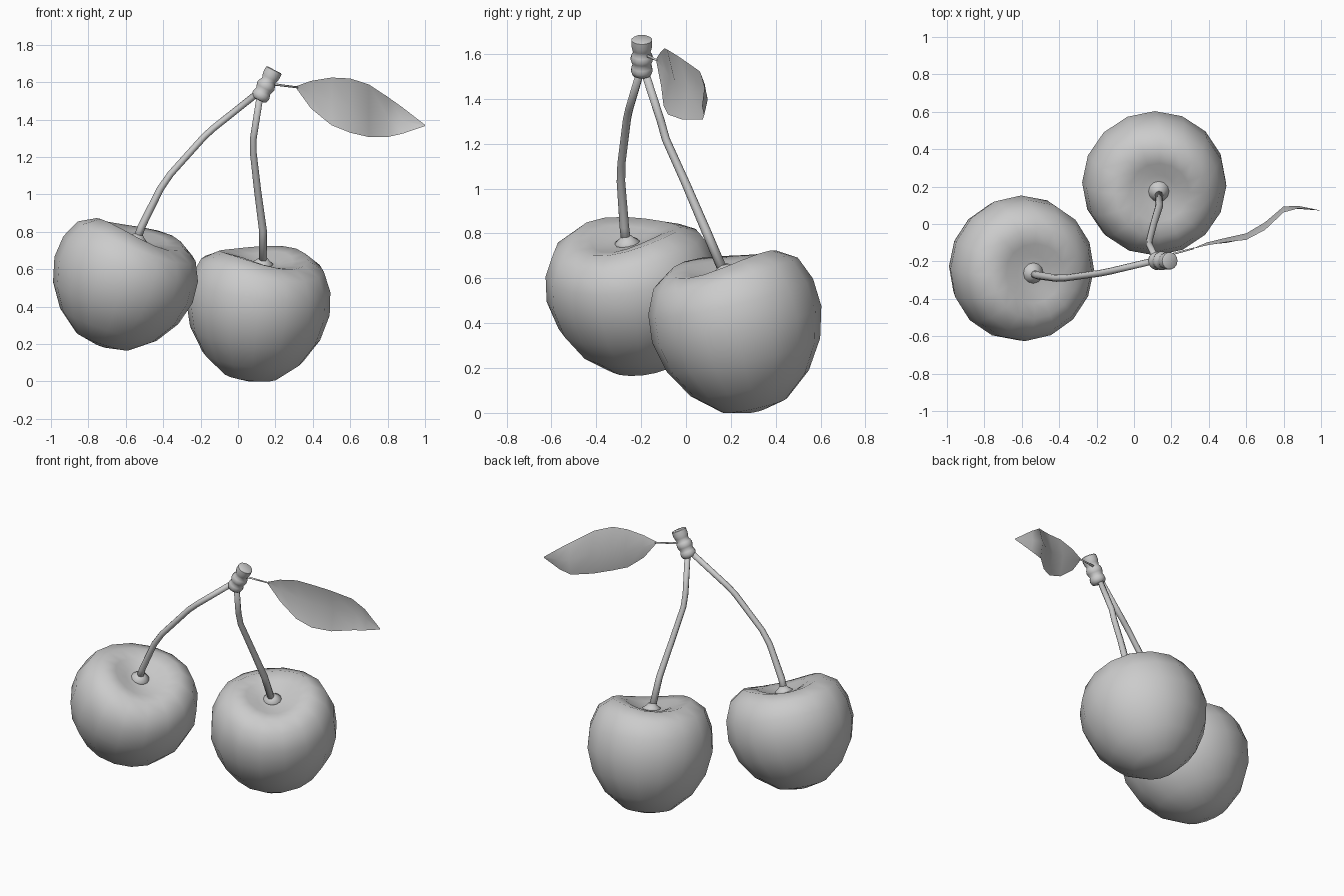
import bpy, bmesh, math
from mathutils import Vector

if "Cube" in bpy.data.objects:
    bpy.data.objects.remove(bpy.data.objects["Cube"])

UP = Vector((0, 0, 1))


def finish(name, bm, angle=180):
    bmesh.ops.remove_doubles(bm, verts=bm.verts, dist=1e-5)
    bmesh.ops.recalc_face_normals(bm, faces=bm.faces)
    me = bpy.data.meshes.new(name)
    bm.to_mesh(me)
    bm.free()
    ob = bpy.data.objects.new(name, me)
    bpy.context.collection.objects.link(ob)
    bpy.ops.object.select_all(action='DESELECT')
    ob.select_set(True)
    bpy.context.view_layer.objects.active = ob
    bpy.ops.object.shade_smooth_by_angle(angle=math.radians(angle))
    return ob


def skin(bm, rings, closed=True):
    """Join successive rows of points with quads."""
    rows = [[bm.verts.new(p) for p in ring] for ring in rings]
    for a, b in zip(rows, rows[1:]):
        n = len(a)
        for i in range(n if closed else n - 1):
            j = (i + 1) % n
            bm.faces.new((a[i], a[j], b[j], b[i]))
    return rows


def lathe(name, profile, origin, axis, sides, dip=None, angle=180):
    """Revolve (radius, height) points about a tilted axis."""
    q = UP.rotation_difference(Vector(axis).normalized())
    bm = bmesh.new()
    rings = []
    for k, (r, z) in enumerate(profile):
        ring = []
        for i in range(sides):
            a = 2 * math.pi * i / sides
            drop = dip[k] * math.cos(a + math.pi / 4) ** 2 if dip else 0
            p = Vector((r * math.cos(a), r * math.sin(a), z - drop))
            ring.append(Vector(origin) + q @ p)
        rings.append(ring)
    rows = skin(bm, rings)
    bm.faces.new(rows[0])
    bm.faces.new(rows[-1])
    return finish(name, bm, angle)


def tube(name, points, radii, sides=8):
    pts = [Vector(p) for p in points]
    bm = bmesh.new()
    rings = []
    for i, p in enumerate(pts):
        d = (pts[min(i + 1, len(pts) - 1)] - pts[max(i - 1, 0)]).normalized()
        u = d.cross(Vector((0, 1, 0))).normalized()
        v = d.cross(u)
        rings.append([p + radii[i] * (u * math.cos(t) + v * math.sin(t))
                      for t in (2 * math.pi * k / sides for k in range(sides))])
    rows = skin(bm, rings)
    bm.faces.new(rows[0])
    bm.faces.new(rows[-1])
    return finish(name, bm)


# Cherry fruits: dimpled top with a saddle-shaped rim
fruit = [(0.03, 0), (0.09, 0.01), (0.16, 0.05), (0.24, 0.068), (0.33, 0.005),
         (0.376, -0.11), (0.386, -0.24), (0.35, -0.38), (0.27, -0.51),
         (0.15, -0.61), (0.04, -0.637)]
dips = [0, 0.01, 0.035, 0.04, 0.022, 0.005, 0, 0, 0, 0, 0]
left_base, left_axis = (-0.54, -0.262, 0.755), (0.34, -0.13, 1)
right_base, right_axis = (0.132, 0.175, 0.627), (0.11, -0.22, 1)
lathe("left_cherry", [(r * 1.01, z * 0.94) for r, z in fruit], left_base, left_axis, 16, dips)
lathe("right_cherry", fruit, right_base, right_axis, 16, dips)

# Stem collars sitting in the dimples
collar = [(0.055, -0.01), (0.055, 0.008), (0.035, 0.022), (0.022, 0.035)]
lathe("left_stem_collar", collar, left_base, left_axis, 12)
lathe("right_stem_collar", collar, right_base, right_axis, 12)

# Stems
radii = [0.022, 0.021, 0.019, 0.018, 0.018, 0.018, 0.018]
tube("left_stem", [(-0.545, -0.265, 0.745), (-0.515, -0.275, 0.83),
                   (-0.415, -0.29, 1.03), (-0.36, -0.288, 1.11),
                   (-0.18, -0.263, 1.31), (-0.13, -0.253, 1.355),
                   (0.115, -0.195, 1.55)], radii)
tube("right_stem", [(0.133, 0.175, 0.61), (0.133, 0.09, 0.81),
                    (0.105, 0.0, 1.02), (0.082, -0.09, 1.22),
                    (0.082, -0.112, 1.3), (0.12, -0.19, 1.54)], radii)

# Ringed knob joining the stems
knob = [(0.03, 0), (0.042, 0.005), (0.049, 0.025), (0.046, 0.042), (0.041, 0.053),
        (0.047, 0.07), (0.051, 0.085), (0.046, 0.102), (0.038, 0.115),
        (0.043, 0.13), (0.047, 0.15), (0.046, 0.178), (0.04, 0.182)]
lathe("knob", knob, (0.11, -0.197, 1.505), (0.08, 0, 0.155), 14, angle=50)

# Leaf stalk
tube("leaf_stalk", [(0.15, -0.18, 1.595), (0.22, -0.157, 1.585),
                    (0.32, -0.13, 1.572)], [0.009, 0.006, 0.005], 6)

# Leaf blade: x, upper (y, z), lower (y, z); midrib lies between, folded back
blade = [(0.31, -0.133, 1.578, -0.133, 1.57), (0.39, -0.11, 1.607, -0.107, 1.46),
         (0.50, -0.088, 1.625, -0.092, 1.37), (0.60, -0.075, 1.62, -0.07, 1.33),
         (0.70, -0.022, 1.588, -0.005, 1.307), (0.80, 0.07, 1.522, 0.082, 1.307),
         (0.88, 0.088, 1.465, 0.085, 1.325), (1.0, 0.072, 1.372, 0.072, 1.366)]
bm = bmesh.new()
rows = []
for i, (x, yu, zu, yl, zl) in enumerate(blade):
    fold = math.sin(math.pi * i / (len(blade) - 1))
    mid = (x, (yu + yl) / 2 + 0.023 * fold, (zu + zl) / 2)
    rows.append([(x, yu - 0.01 * fold, zu), mid, (x, yl - 0.01 * fold, zl)])
skin(bm, rows, closed=False)
finish("leaf", bm)
